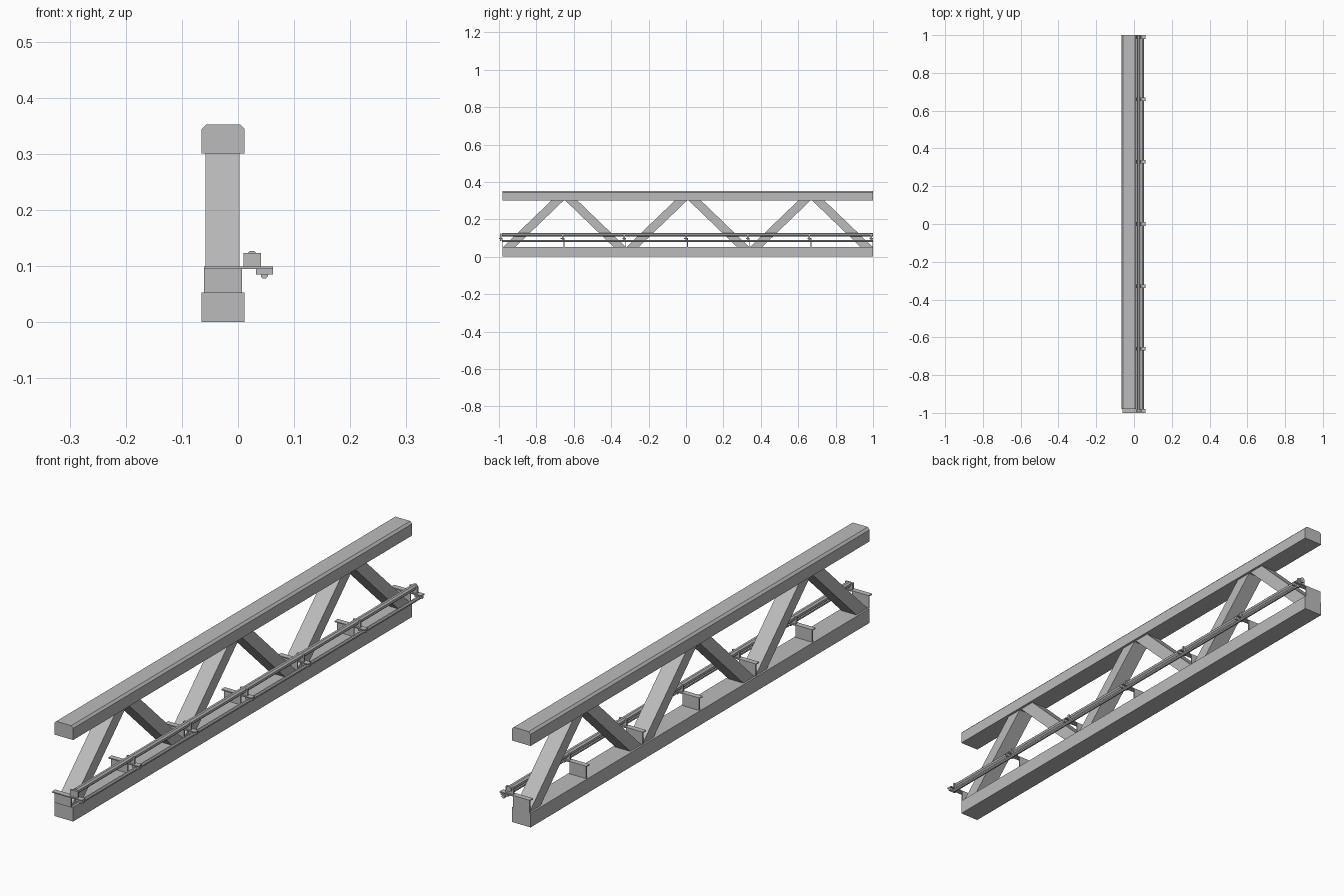
import bpy
import bmesh
import math

cube = bpy.data.objects.get("Cube")
if cube:
    bpy.data.objects.remove(cube, do_unlink=True)

GREY = (0.5, 0.5, 0.5, 1.0)
steel = bpy.data.materials.new("steel grey")
steel.use_nodes = True
steel.diffuse_color = GREY
steel.node_tree.nodes["Principled BSDF"].inputs["Base Color"].default_value = GREY

BACK, FRONT = 1.0, -0.98
PITCH = (BACK - FRONT) / 6
MID = (BACK + FRONT) / 2


def prism(name, outline, start, depth, axis):
    """Extrude a closed outline along x (outline in y, z) or y (outline in x, z)."""
    bm = bmesh.new()
    if axis == "x":
        points = [(start, a, b) for a, b in outline]
        move = (depth, 0, 0)
    else:
        points = [(a, start, b) for a, b in outline]
        move = (0, depth, 0)
    face = bm.faces.new([bm.verts.new(p) for p in points])
    extruded = bmesh.ops.extrude_face_region(bm, geom=[face])["geom"]
    verts = [g for g in extruded if isinstance(g, bmesh.types.BMVert)]
    bmesh.ops.translate(bm, verts=verts, vec=move)
    bmesh.ops.recalc_face_normals(bm, faces=bm.faces)
    mesh = bpy.data.meshes.new(name)
    bm.to_mesh(mesh)
    bm.free()
    mesh.materials.append(steel)
    obj = bpy.data.objects.new(name, mesh)
    bpy.context.collection.objects.link(obj)
    return obj


def box(name, x0, x1, y0, y1, z0, z1):
    return prism(name, [(x0, z0), (x1, z0), (x1, z1), (x0, z1)], y0, y1 - y0, "y")


def pipe(name, x, z, radius, sides=8):
    ring = []
    for i in range(sides):
        angle = math.tau * (i + 0.5) / sides
        ring.append((x + radius * math.cos(angle), z + radius * math.sin(angle)))
    return prism(name, ring, FRONT - 0.005, BACK - FRONT + 0.005, "y")


# Lower and upper chords
LEFT, RIGHT, TOP, CUT = -0.065, 0.012, 0.352, 0.008
box("lower_chord", LEFT, RIGHT, FRONT, BACK, 0, 0.053)
upper = [(LEFT, 0.301), (RIGHT, 0.301), (RIGHT, TOP - CUT), (RIGHT - CUT, TOP),
         (LEFT + CUT, TOP), (LEFT, TOP - CUT)]
prism("upper_chord", upper, FRONT, BACK - FRONT, "y")

# Diagonal braces, in mirrored pairs meeting at each upper node
for bay in range(3):
    node = FRONT + PITCH * (2 * bay + 1)
    for side, label in ((-1, "front"), (1, "back")):
        outline = [(node + side * a, z) for a, z in
                   ((PITCH - 0.002, 0.052), (PITCH - 0.067, 0.052),
                    (0.003, 0.302), (0.068, 0.302))]
        prism(f"{label}_brace_{bay + 1}", outline, -0.058, 0.061, "x")

# Angle brackets with the clamps that hold the two pipes
for i in range(7):
    y = FRONT + PITCH * i
    centre = y - 0.01
    box(f"bracket_web_{i + 1}", -0.061, 0.007, y - 0.004, y, 0.052, 0.096)
    box(f"bracket_flange_{i + 1}", -0.061, 0.062, y - 0.02, y, 0.095, 0.099)
    box(f"upper_clamp_{i + 1}", 0.010, 0.041, centre - 0.004, centre + 0.004, 0.098, 0.123)
    box(f"lower_clamp_{i + 1}", 0.032, 0.062, centre - 0.004, centre + 0.004, 0.085, 0.096)

# Long pipes carried along the side
pipe("upper_pipe", 0.025, 0.117, 0.0108)
pipe("lower_pipe", 0.047, 0.084, 0.0068)
